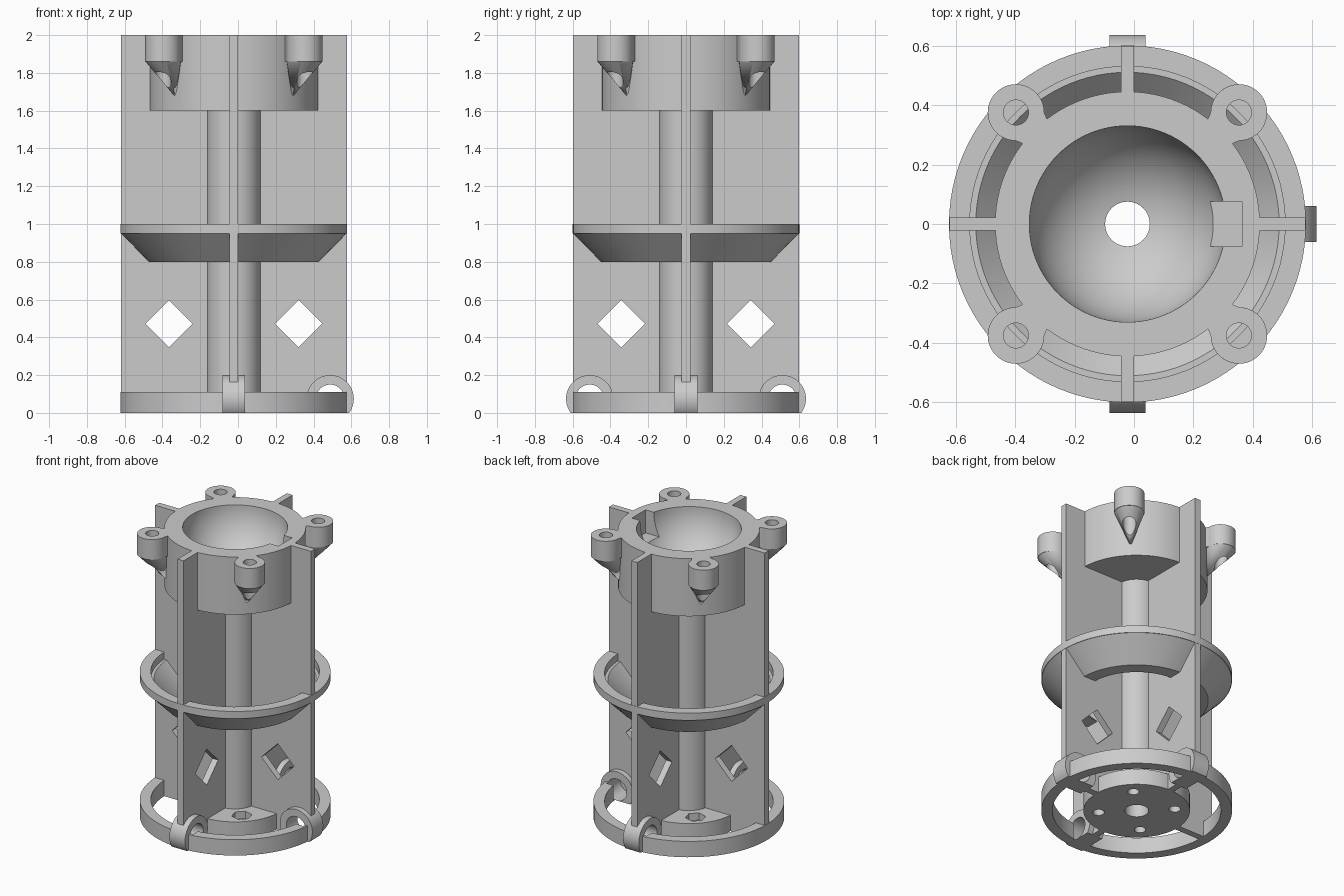
import bpy, bmesh, math
from math import sin, cos, pi, radians
from mathutils import Matrix, Vector

if "Cube" in bpy.data.objects:
    bpy.data.objects.remove(bpy.data.objects["Cube"])

AXIS_X = -0.022
QUARTERS = [i * pi / 2 for i in range(4)]
DIAGONALS = [a + pi / 4 for a in QUARTERS]

grey = bpy.data.materials.new("light_grey")
grey.use_nodes = True
colour = (0.6, 0.6, 0.6, 1)
grey.diffuse_color = colour
grey.node_tree.nodes["Principled BSDF"].inputs["Base Color"].default_value = colour


def add_object(name, bm):
    bmesh.ops.recalc_face_normals(bm, faces=bm.faces)
    mesh = bpy.data.meshes.new(name)
    bm.to_mesh(mesh)
    bm.free()
    mesh.materials.append(grey)
    ob = bpy.data.objects.new(name, mesh)
    bpy.context.collection.objects.link(ob)
    return ob


def turned(angle):
    return Matrix.Rotation(angle, 4, 'Z')


def lathe(name, profile, steps=96):
    """Revolve a closed (radius, height) outline around the axis."""
    bm = bmesh.new()
    rings = [[bm.verts.new((r * cos(2 * pi * i / steps), r * sin(2 * pi * i / steps), z))
              for r, z in profile] for i in range(steps)]
    n = len(profile)
    for i in range(steps):
        a, b = rings[i], rings[(i + 1) % steps]
        for j in range(n):
            k = (j + 1) % n
            bm.faces.new((a[j], b[j], b[k], a[k]))
    return add_object(name, bm)


def box(name, lo, hi, matrix=Matrix()):
    bm = bmesh.new()
    lo, hi = Vector(lo), Vector(hi)
    size = Matrix.Diagonal((*(hi - lo), 1))
    bmesh.ops.create_cube(bm, size=1, matrix=matrix @ Matrix.Translation((lo + hi) / 2) @ size)
    return add_object(name, bm)


def cylinder(name, radius, depth, matrix, sides=40):
    bm = bmesh.new()
    bmesh.ops.create_cone(bm, cap_ends=True, segments=sides, radius1=radius,
                          radius2=radius, depth=depth, matrix=matrix)
    return add_object(name, bm)


def apply_boolean(ob, cutters, operation='DIFFERENCE'):
    bpy.context.view_layer.objects.active = ob
    for cutter in cutters:
        mod = ob.modifiers.new("cut", 'BOOLEAN')
        mod.operation, mod.object, mod.solver = operation, cutter, 'EXACT'
        bpy.ops.object.modifier_apply(modifier=mod.name)


# Cutters
def along_y(angle, radius, z):
    return turned(angle) @ Matrix.Translation((radius, 0, z)) @ Matrix.Rotation(pi / 2, 4, 'X')


def upright(angle, radius, z):
    return turned(angle) @ Matrix.Translation((radius, 0, z))


bm = bmesh.new()
bmesh.ops.create_uvsphere(bm, u_segments=96, v_segments=48, radius=0.33,
                          matrix=Matrix.Translation((0, 0, 2)))
bowl_cutter = add_object("bowl_cutter", bm)
notch_cutter = box("notch_cutter", (0.2, -0.075, 1.84), (0.385, 0.075, 2.1))
diamond_cutters = [cylinder("diamond_cutter", 0.125, 0.3, along_y(a, 0.343, 0.472), 4)
                   for a in QUARTERS]
clip_angles = [0, pi / 2, -pi / 2]
clip_cutters = [cylinder("clip_cutter", 0.075, 0.16, along_y(a, 0.51, 0.075)) for a in clip_angles]
screw_cutters = [cylinder("screw_cutter", 0.042, 0.6, upright(a, 0.53, 1.85)) for a in DIAGONALS]
bolt_cutters = [cylinder("bolt_cutter", 0.036, 0.4, upright(a, 0.24, 0), 32) for a in DIAGONALS]
nut_cutters = [cylinder("nut_cutter", 0.065, 0.1, upright(a, 0.24, 0.11), 6) for a in DIAGONALS]
floor_cutter = box("floor_cutter", (-1, -1, -1), (1, 1, 0))
cutters = [bowl_cutter, notch_cutter, floor_cutter, *diamond_cutters, *clip_cutters,
           *screw_cutters, *bolt_cutters, *nut_cutters]
parts = []

# Hollow core with base hub, tube and bowl-shaped head
start, end = 0, math.acos(0.075 / 0.33)
bowl = [(0.33 * cos(end * i / 20), 2 - 0.33 * sin(end * i / 20)) for i in range(21)]
core = lathe("core_tube", [(0.075, 0), (0.335, 0), (0.335, 0.11), (0.142, 0.11),
                           (0.142, 1.6), (0.445, 1.6), (0.445, 2)] + bowl)
apply_boolean(core, [notch_cutter] + bolt_cutters + nut_cutters)
parts.append(core)

# Base ring and tapered middle ring
base_ring = lathe("base_ring", [(0.53, 0), (0.6, 0), (0.6, 0.11), (0.53, 0.11)])
apply_boolean(base_ring, clip_cutters)
middle_ring = lathe("middle_ring", [(0.36, 0.8), (0.45, 0.8), (0.597, 0.95), (0.6, 0.95),
                                    (0.6, 1), (0.53, 1), (0.53, 0.95), (0.51, 0.95)])
parts += [base_ring, middle_ring]

# Four fins with diamond windows
for i, angle in enumerate(QUARTERS):
    fin = box(f"fin_{i + 1}", (0.11, -0.0225, 0), (0.598, 0.0225, 2), turned(angle))
    cuts = [bowl_cutter, diamond_cutters[i]]
    if i == 0:
        cuts.append(notch_cutter)
    if i != 2:
        cuts.append(clip_cutters[{0: 0, 1: 1, 3: 2}[i]])
    apply_boolean(fin, cuts)
    parts.append(fin)

# Round clips on three sides of the base
for i, angle in enumerate(clip_angles):
    clip = cylinder(f"base_clip_{i + 1}", 0.125, 0.12, along_y(angle, 0.51, 0.075), 64)
    apply_boolean(clip, [clip_cutters[i], floor_cutter])
    parts.append(clip)

# Screw bosses with webs and pointed supports
for i, angle in enumerate(DIAGONALS):
    boss = cylinder(f"screw_boss_{i + 1}", 0.095, 0.14, upright(angle, 0.53, 1.93), 48)
    bm = bmesh.new()
    for z in (1.86, 2):
        for r, w in ((0.42, 0.05), (0.53, 0.094)):
            for side in (-1, 1):
                bm.verts.new((r, side * w, z))
    bmesh.ops.convex_hull(bm, input=bm.verts)
    bm.transform(turned(angle))
    web = add_object("boss_web", bm)
    bm = bmesh.new()
    for radius, z in ((0.095, 1.862), (0.075, 1.838)):
        for k in range(32):
            t = 2 * pi * k / 32
            bm.verts.new((0.53 + radius * cos(t), radius * sin(t), z))
    bm.verts.new((0.435, 0, 1.86))
    bm.verts.new((0.435, 0, 1.67))
    bmesh.ops.convex_hull(bm, input=bm.verts)
    bm.transform(turned(angle))
    support = add_object("boss_support", bm)
    apply_boolean(boss, [web, support], 'UNION')
    apply_boolean(boss, [screw_cutters[i], bowl_cutter])
    cutters += [web, support]
    parts.append(boss)

for cutter in cutters:
    bpy.data.objects.remove(cutter)

# Shift to the model centre and smooth the round surfaces
bpy.ops.object.select_all(action='DESELECT')
for part in parts:
    part.data.transform(Matrix.Translation((AXIS_X, 0, 0)))
    part.select_set(True)
bpy.context.view_layer.objects.active = core
bpy.ops.object.shade_smooth_by_angle(angle=radians(30))
